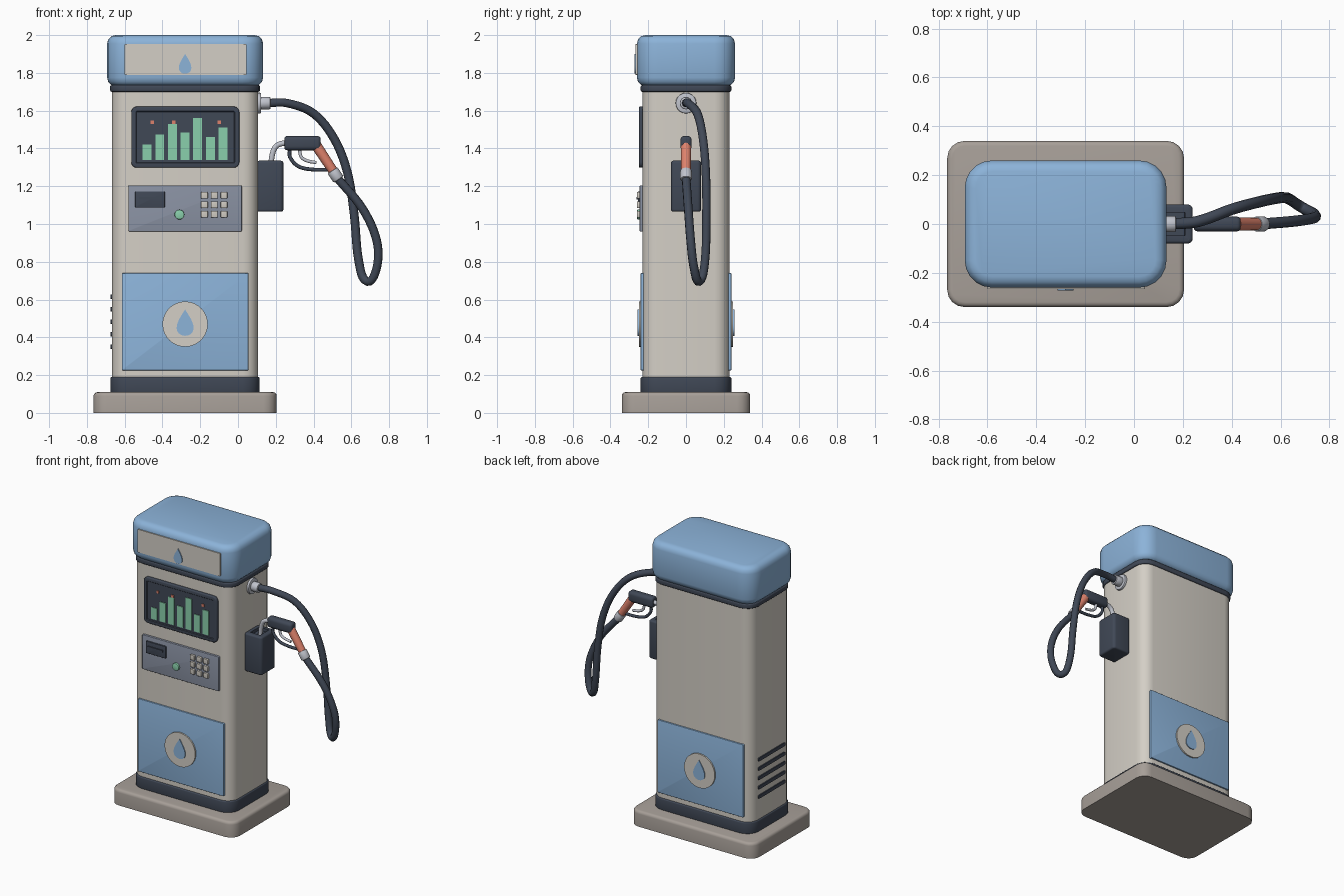
import bpy, bmesh, math
from mathutils import Vector, Matrix

cube = bpy.data.objects.get("Cube")
if cube:
    bpy.data.objects.remove(cube, do_unlink=True)


def material(name, r, g, b):
    m = bpy.data.materials.new(name)
    m.use_nodes = True
    lin = [((c / 255 + 0.055) / 1.055) ** 2.4 for c in (r, g, b)] + [1]
    m.diffuse_color = lin
    m.node_tree.nodes["Principled BSDF"].inputs["Base Color"].default_value = lin
    return m


CREAM = material("warm cream", 212, 207, 198)
BLUE = material("sky blue", 140, 179, 217)
DARK = material("dark slate", 64, 72, 86)
STONE = material("stone grey", 167, 159, 152)
PANEL = material("panel grey", 138, 146, 163)
METAL = material("pale metal", 192, 195, 204)
CORAL = material("coral", 222, 130, 108)
GREEN = material("mint green", 138, 208, 172)

CX = -0.28      # centre of the cabinet
FACE = 0.23     # cabinet half depth


def finish(name, bm, mat, angle=40):
    bmesh.ops.recalc_face_normals(bm, faces=bm.faces)
    me = bpy.data.meshes.new(name)
    bm.to_mesh(me)
    bm.free()
    me.materials.append(mat)
    ob = bpy.data.objects.new(name, me)
    bpy.context.collection.objects.link(ob)
    bpy.ops.object.select_all(action='DESELECT')
    ob.select_set(True)
    bpy.context.view_layer.objects.active = ob
    bpy.ops.object.shade_smooth_by_angle(angle=math.radians(angle))
    return ob


def slab(name, mat, x, y, z, r=0, edge=0, axis=2, segs=4, top_only=False, inset=None):
    """Box with edges along one axis rounded by r, and the end rims by edge."""
    bm = bmesh.new()
    bmesh.ops.create_cube(bm, size=1)
    for v in bm.verts:
        v.co = Vector([(a + b) / 2 + c * (b - a) for (a, b), c in zip((x, y, z), v.co)])
    if r:
        sides = [e for e in bm.edges
                 if abs((e.verts[0].co - e.verts[1].co).normalized()[axis]) > 0.9]
        bmesh.ops.bevel(bm, geom=sides, offset=r, segments=segs, profile=0.5, affect='EDGES')
    bm.normal_update()
    if edge:
        caps = [f for f in bm.faces if abs(f.normal[axis]) > 0.9]
        if top_only:
            caps = [f for f in caps if f.normal[axis] > 0]
        rims = list({e for f in caps for e in f.edges})
        bmesh.ops.bevel(bm, geom=rims, offset=edge, segments=3, profile=0.5, affect='EDGES')
    if inset:
        direction, width, depth = inset
        bm.normal_update()
        face = max(bm.faces, key=lambda f: (f.normal.dot(Vector(direction)) > 0.9) * f.calc_area())
        bmesh.ops.inset_region(bm, faces=[face], thickness=width)
        bmesh.ops.inset_region(bm, faces=[face], thickness=0.004, depth=-depth)
    return finish(name, bm, mat)


def rod(name, mat, a, b, r1, r2=None, segs=20, edge=0.0):
    """Round bar from a to b."""
    a, b = Vector(a), Vector(b)
    bm = bmesh.new()
    bmesh.ops.create_cone(bm, cap_ends=True, segments=segs, radius1=r1, radius2=r2 or r1,
                          depth=(b - a).length)
    if edge:
        rims = [e for e in bm.edges if abs(e.verts[0].co.z - e.verts[1].co.z) < 1e-5]
        bmesh.ops.bevel(bm, geom=rims, offset=edge, segments=2, profile=0.5, affect='EDGES')
    turn = Vector((0, 0, 1)).rotation_difference(b - a).to_matrix().to_4x4()
    bm.transform(Matrix.Translation((a + b) / 2) @ turn)
    return finish(name, bm, mat)


def tube(name, mat, pts, r, steps=6):
    """Round tube along a smooth path through the points."""
    cu = bpy.data.curves.new(name, 'CURVE')
    cu.dimensions = '3D'
    cu.bevel_depth, cu.bevel_resolution, cu.resolution_u = r, 3, steps
    cu.use_fill_caps = True
    sp = cu.splines.new('BEZIER')
    sp.bezier_points.add(len(pts) - 1)
    for i, (bp, p) in enumerate(zip(sp.bezier_points, pts)):
        p = Vector(p)
        before, after = Vector(pts[max(i - 1, 0)]), Vector(pts[min(i + 1, len(pts) - 1)])
        way = (after - before).normalized()
        bp.co = p
        bp.handle_left = p - way * (p - before).length / 3
        bp.handle_right = p + way * (after - p).length / 3
    cu.materials.append(mat)
    ob = bpy.data.objects.new(name, cu)
    bpy.context.collection.objects.link(ob)
    return ob


def drop(name, z, w, h, y0, y1):
    """Teardrop plate facing along y."""
    bm = bmesh.new()
    n = 28
    ring = []
    for i in range(n):
        t = 2 * math.pi * i / n
        s = math.sin(t) * abs(math.sin(t / 2)) ** 1.3
        ring.append(bm.verts.new((CX + w * 0.65 * s, y0, z + h / 2 * math.cos(t))))
    face = bm.faces.new(ring)
    out = bmesh.ops.extrude_face_region(bm, geom=[face])
    for v in out["geom"]:
        if isinstance(v, bmesh.types.BMVert):
            v.co.y = y1
    return finish(name, bm, BLUE)


def around(half):
    return (CX - half, CX + half)


# Cabinet stack
slab("base_slab", STONE, around(0.485), (-0.34, 0.34), (0, 0.11), 0.07, 0.02, top_only=True)
slab("plinth", DARK, around(0.395), (-0.24, 0.24), (0.105, 0.19), 0.09, 0.008)
slab("cabinet", CREAM, around(0.387), (-FACE, FACE), (0.18, 1.71), 0.08, segs=5)
slab("collar", DARK, around(0.397), (-0.24, 0.24), (1.70, 1.735), 0.09, 0.008)
slab("crown", BLUE, around(0.413), (-0.26, 0.26), (1.73, 2.0), 0.11, 0.045, segs=5)

# Header sign
slab("header_sign", CREAM, (-0.60, 0.045), (-0.267, -0.25), (1.79, 1.952), 0.004, axis=1)
drop("header_drop", 1.848, 0.07, 0.105, -0.265, -0.273)

# Service panels with badges, front and back
for side, label in ((-1, "front"), (1, "back")):
    slab(label + "_service_panel", BLUE, (-0.615, 0.055),
         tuple(sorted((side * 0.22, side * 0.24))), (0.225, 0.74), 0.006, 0.003, axis=1)
    rod(label + "_badge", CREAM, (CX, side * 0.235, 0.47), (CX, side * 0.25, 0.47), 0.12, segs=32)
    drop(label + "_badge_drop", 0.478, 0.095, 0.14, side * 0.249, side * 0.256)

# Display with bar chart
slab("display", DARK, (-0.565, 0.007), (-0.25, -0.22), (1.298, 1.622), 0.03, 0.006,
     axis=1, inset=((0, -1, 0), 0.018, 0.005))
for i, top in enumerate((1.42, 1.475, 1.53, 1.485, 1.56, 1.46, 1.51)):
    x = -0.505 + i * 0.067
    slab("chart_bar", GREEN, (x, x + 0.047), (-0.25, -0.243), (1.338, top))
for x in (-0.455, -0.34, -0.1):
    slab("chart_marker", CORAL, (x - 0.009, x + 0.009), (-0.25, -0.243), (1.53, 1.548))

# Payment panel
slab("payment_panel", PANEL, (-0.58, 0.02), (-0.245, -0.22), (0.96, 1.205), 0.006, 0.004, axis=1)
slab("card_reader", DARK, (-0.545, -0.387), (-0.255, -0.24), (1.087, 1.172), 0.006, 0.003, axis=1)
slab("card_slot", DARK, (-0.525, -0.407), (-0.262, -0.25), (1.13, 1.142))
rod("confirm_button", GREEN, (-0.31, -0.24, 1.05), (-0.31, -0.259, 1.05), 0.026, edge=0.004)
for col in range(3):
    for row in range(3):
        x, z = -0.178 + col * 0.052, 1.052 + row * 0.05
        slab("key", CREAM, (x - 0.018, x + 0.018), (-0.26, -0.24), (z - 0.018, z + 0.018),
             0.005, 0.004, axis=1, segs=2)

# Side vents
for i in range(5):
    z = 0.35 + i * 0.066
    slab("vent_slat", DARK, (CX - 0.394, CX - 0.38), (-0.15, 0.15), (z - 0.012, z + 0.012),
         0.008, axis=0, segs=2)

# Hose outlet and hose
rod("outlet_flange", METAL, (0.1, 0, 1.64), (0.122, 0, 1.64), 0.055, edge=0.005)
rod("outlet_connector", METAL, (0.11, 0, 1.64), (0.172, 0, 1.64), 0.033, edge=0.006)
tube("hose", DARK, [
    (0.15, 0, 1.64), (0.26, 0.01, 1.64), (0.4, 0.06, 1.585), (0.51, 0.09, 1.45),
    (0.58, 0.105, 1.27), (0.615, 0.108, 1.05), (0.64, 0.1, 0.8), (0.685, 0.07, 0.695),
    (0.735, 0.042, 0.77), (0.735, 0.025, 0.91), (0.66, 0.012, 1.08), (0.52, 0, 1.25)], 0.023)

# Nozzle holster
slab("holster", DARK, (0.1, 0.24), (-0.08, 0.08), (1.065, 1.335), 0.02, 0.012,
     inset=((0, 0, 1), 0.02, 0.02))

# Nozzle
tube("spout", METAL, [(0.175, 0, 1.28), (0.18, 0, 1.36), (0.205, 0, 1.415), (0.27, 0, 1.432)], 0.015)
slab("nozzle_body", DARK, (0.245, 0.437), (-0.03, 0.03), (1.39, 1.466), 0.022, 0.015, axis=0)
rod("grip", CORAL, (0.415, 0, 1.415), (0.512, 0, 1.268), 0.028, 0.025)
rod("hose_coupling", METAL, (0.5, 0, 1.284), (0.533, 0, 1.235), 0.031, edge=0.007)
tube("trigger_guard", DARK, [(0.275, 0, 1.4), (0.275, 0, 1.355), (0.32, 0, 1.305),
                             (0.4, 0, 1.288), (0.49, 0, 1.288)], 0.01)
tube("trigger", METAL, [(0.325, 0, 1.395), (0.335, 0, 1.355), (0.365, 0, 1.335),
                        (0.415, 0, 1.325)], 0.009)
